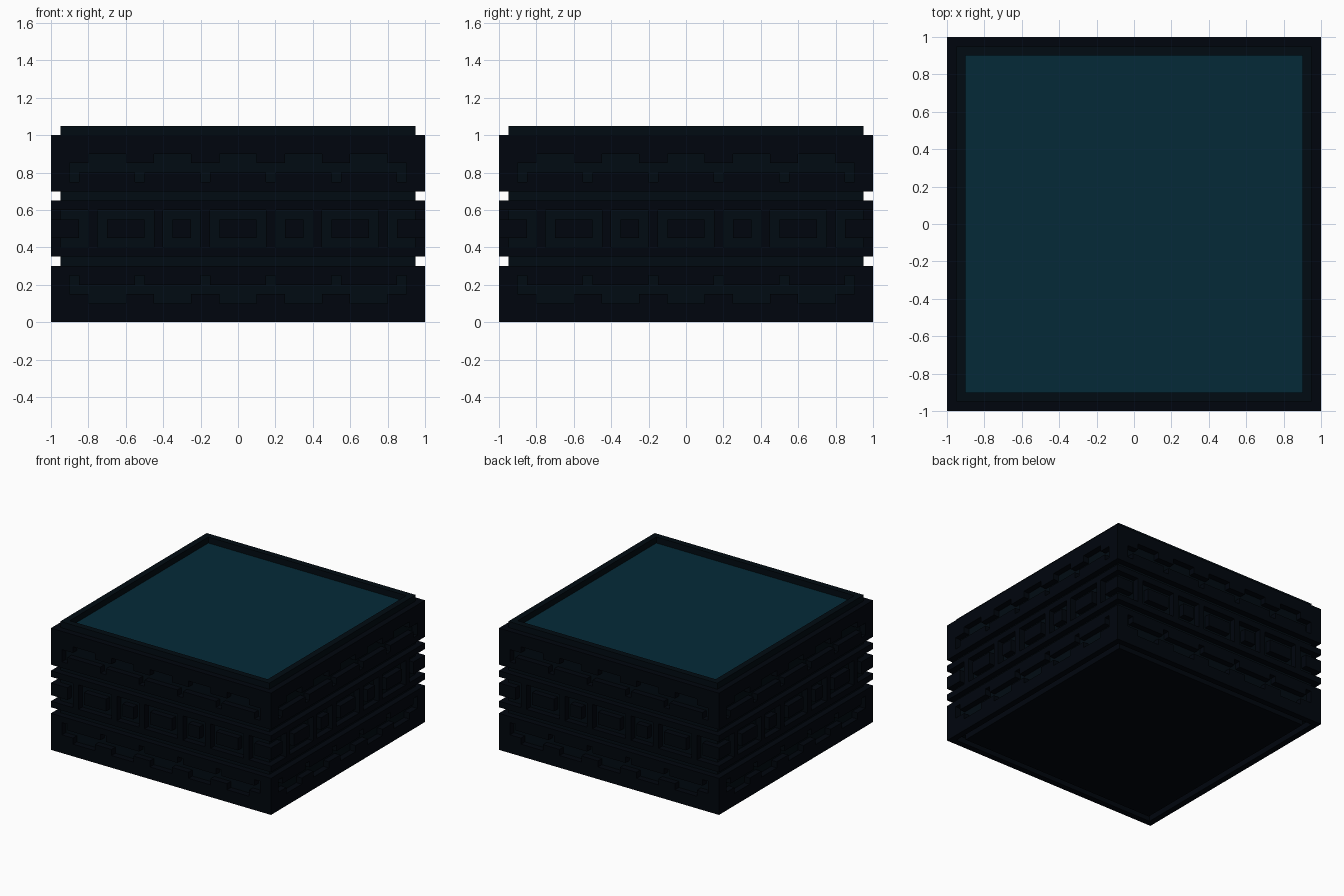
import bpy, bmesh

if "Cube" in bpy.data.objects:
    bpy.data.objects.remove(bpy.data.objects["Cube"])

U = 0.05   # carving unit
N = 40     # units along each side


def material(name, rgb):
    m = bpy.data.materials.new(name)
    m.diffuse_color = (*rgb, 1)
    m.use_nodes = True
    m.node_tree.nodes["Principled BSDF"].inputs["Base Color"].default_value = m.diffuse_color
    return m


DARK = material("dark_stone", (0.0, 0.0016, 0.004))
FLOOR = material("carved_stone", (0.0003, 0.0032, 0.006))
TEAL = material("teal", (0.0015, 0.023, 0.039))

# Half patterns from the middle of a side to its corner: x = carved away
BUMPS = "xx...xxxx...xxxx...."
STRIP = "xxxxxxxxxxxxxxxxxx.."
DRIPS = "...x......x......x.."
FRAME = "xxx.xxxx.xxxxxx.xxxx"
INSET = "..x.x..x.x....x.x..."
ROWS = {2: BUMPS, 3: STRIP, 4: DRIPS, 8: FRAME, 9: INSET}
ROWS.update({19 - k: row for k, row in list(ROWS.items())})


def carved(u, k):
    return k in ROWS and ROWS[k][int(abs(u - 19.5))] == "x"


def ring(inset, k0, k1, carve=False):
    """Cells of a square ring one unit thick, optionally with the carving cut out."""
    lo, hi = inset, N - 1 - inset
    cells = set()
    for k in range(k0, k1):
        for u in range(lo, hi + 1):
            if not (carve and carved(u, k)):
                cells |= {(u, lo, k), (u, hi, k), (lo, u, k), (hi, u, k)}
    return cells


def add_object(name, bm, mat):
    me = bpy.data.meshes.new(name)
    bm.to_mesh(me)
    bm.free()
    me.materials.append(mat)
    ob = bpy.data.objects.new(name, me)
    bpy.context.collection.objects.link(ob)


PARTS = {
    "lower_band": (ring(0, 0, 6, True), DARK),
    "middle_band": (ring(0, 7, 13, True), DARK),
    "upper_band": (ring(0, 14, 20, True), DARK),
    "core_wall_and_lip": (ring(1, 1, 21), FLOOR),
    "underside_edge": (ring(2, 0, 1), DARK),
}
FILLED = set().union(*(cells for cells, mat in PARTS.values()))


def solid(c):
    inside = 1 < c[0] < N - 2 and 1 < c[1] < N - 2 and 0 <= c[2] < 20
    return inside or c in FILLED


def shell(name, cells, mat):
    """Outer skin of a set of cells, without faces buried in other parts."""
    bm = bmesh.new()
    verts = {}

    def vert(p):
        if p not in verts:
            verts[p] = bm.verts.new((p[0] * U - 1, p[1] * U - 1, p[2] * U))
        return verts[p]

    for c in sorted(cells):
        for axis in range(3):
            for side in (0, 1):
                n = list(c)
                n[axis] += 2 * side - 1
                if solid(tuple(n)):
                    continue
                a, b = (axis + 1) % 3, (axis + 2) % 3
                quad = []
                for da, db in ((0, 0), (1, 0), (1, 1), (0, 1)):
                    p = list(c)
                    p[axis] += side
                    p[a] += da
                    p[b] += db
                    quad.append(vert(tuple(p)))
                bm.faces.new(quad if side else quad[::-1])
    add_object(name, bm, mat)


def plate(name, r, z, mat, down=False):
    bm = bmesh.new()
    vs = [bm.verts.new((x * r, y * r, z)) for x, y in ((-1, -1), (1, -1), (1, 1), (-1, 1))]
    bm.faces.new(vs[::-1] if down else vs)
    add_object(name, bm, mat)


# Carved bands, core wall (groove floors and top lip), and the edge of the underside
for part, (cells, mat) in PARTS.items():
    shell(part, cells, mat)

# Teal panel inside the lip, and the underside framed by a stacking groove
plate("top_panel", 0.9, 1.0, TEAL)
plate("underside", 0.85, 0.0, DARK, down=True)
